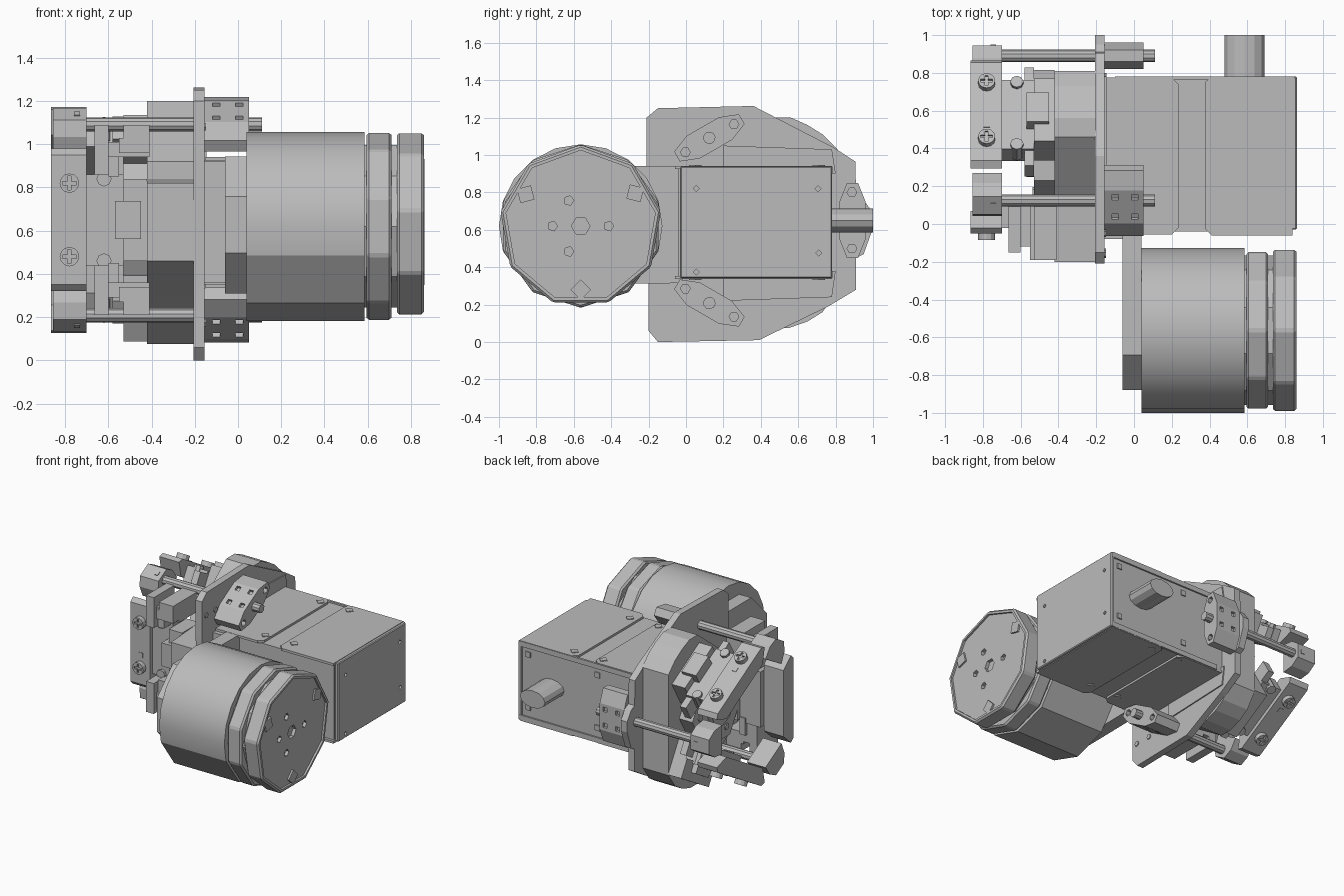
import bpy, bmesh
from math import sin, cos, pi, radians
from mathutils import Matrix

cube = bpy.data.objects.get("Cube")
if cube:
    bpy.data.objects.remove(cube, do_unlink=True)

grey = bpy.data.materials.new("machined grey")
grey.use_nodes = True
colour = (0.5, 0.5, 0.5, 1)
grey.diffuse_color = colour
grey.node_tree.nodes["Principled BSDF"].inputs["Base Color"].default_value = colour

IDENT = Matrix.Identity(4)
# Points an extrusion outward along y instead of x
TO_Y = Matrix.Rotation(pi / 2, 4, 'Z')
# Lays a (y, x) outline flat, extruded along z
FLAT = Matrix(((0, 0, 1, 0), (0, 1, 0, 0), (1, 0, 0, 0), (0, 0, 0, 1)))


def prism(name, outline, x0, x1, place=IDENT, bevel=0):
    """Extrude a (y, z) outline along x from x0 to x1."""
    bm = bmesh.new()
    face = bm.faces.new([bm.verts.new((x0, y, z)) for y, z in outline])
    side = bmesh.ops.extrude_face_region(bm, geom=[face])
    new = [v for v in side["geom"] if isinstance(v, bmesh.types.BMVert)]
    bmesh.ops.translate(bm, verts=new, vec=(x1 - x0, 0, 0))
    if bevel:
        bmesh.ops.bevel(bm, geom=bm.edges[:], offset=bevel, segments=1, affect='EDGES')
    bmesh.ops.transform(bm, matrix=place, verts=bm.verts[:])
    bmesh.ops.recalc_face_normals(bm, faces=bm.faces[:])
    mesh = bpy.data.meshes.new(name)
    bm.to_mesh(mesh)
    bm.free()
    mesh.materials.append(grey)
    ob = bpy.data.objects.new(name, mesh)
    bpy.context.collection.objects.link(ob)
    return ob


def box(name, x, y, z, place=IDENT, bevel=0):
    pts = [(y[0], z[0]), (y[1], z[0]), (y[1], z[1]), (y[0], z[1])]
    return prism(name, pts, x[0], x[1], place, bevel)


def polar(r, c, degrees):
    return [(c[0] + r * cos(radians(a)), c[1] + r * sin(radians(a))) for a in degrees]


def rod(name, n, r, c, x0, x1, place=IDENT, turn=0, bevel=0):
    return prism(name, polar(r, c, [turn + 360 * i / n for i in range(n)]), x0, x1, place, bevel)


def cut(ob, *cutters):
    for c in cutters:
        mod = ob.modifiers.new("cut", 'BOOLEAN')
        mod.operation, mod.solver, mod.object = 'DIFFERENCE', 'EXACT', c
        c.hide_render = True
        c.hide_viewport = True


# Motor body: rounded on top and front, broad facets below
axis = (-0.563, 0.62)
body = prism("motor_body", polar(0.437, axis, [0, 18, 36, 54, 72, 90, 108, 126, 144, 162, 180, 198,
                                               234, 270, 306, 342]), 0.04, 0.585)
body.select_set(True)
bpy.context.view_layer.objects.active = body
bpy.ops.object.shade_smooth_by_angle(angle=radians(25))

# Motor band, neck and end cap with holes in a recessed face
rod("motor_neck", 10, 0.395, axis, 0.5, 0.75)
rod("motor_band", 10, 0.436, axis, 0.595, 0.71, turn=18, bevel=0.012)
cap = rod("motor_end_cap", 9, 0.435, axis, 0.735, 0.86, turn=10, bevel=0.012)
holes = [rod("cap_recess_cutter", 9, 0.405, axis, 0.845, 0.9, turn=10),
         rod("hub_hole_cutter", 6, 0.05, axis, 0.82, 0.9)]
for c in polar(0.15, axis, (0, 115, 180, 245)):
    holes.append(rod("face_hole_cutter", 5, 0.027, c, 0.82, 0.9))
cut(cap, *holes)
for a in (31, 150, 270):
    rod("motor_face_lug", 4, 0.055, polar(0.34, axis, [a])[0], 0.84, 0.858, turn=a)

# Mounting arm with an octagonal end carrying the motor
arm = [(-0.02, 0.315), (-0.02, 0.94)] + polar(0.343, (axis[0], 0.627), (67.5, 112.5, 157.5, 202.5, 247.5, 292.5))
prism("motor_arm", arm, -0.06, 0.04)
box("arm_foot", (-0.155, 0.04), (-0.08, 0.03), (0.36, 0.92))

# Gear housing with raised lids above and below
box("gear_housing", (-0.16, 0.83), (-0.04, 0.77), (0.352, 0.926))
end_plate = box("housing_end_plate", (0.83, 0.862), (-0.03, 0.78), (0.342, 0.938), bevel=0.006)
cut(end_plate, *[rod("end_hole_cutter", 4, 0.016, (y, z), 0.845, 0.9)
                 for y, z in ((0.055, 0.82), (0.705, 0.82), (0.055, 0.375), (0.71, 0.475))])
lid_front = [(-0.055, -0.15), (-0.055, 0.2), (-0.02, 0.235), (0.74, 0.235), (0.775, 0.2), (0.775, -0.15)]
lid_rear = [(-0.06, 0.84), (-0.06, 0.41), (-0.025, 0.375), (0.75, 0.375), (0.78, 0.41), (0.78, 0.84)]
for z0, z1 in ((0.924, 0.942), (0.336, 0.354)):
    prism("lid_front", lid_front, z0, z1, FLAT)
    prism("lid_rear", lid_rear, z0, z1, FLAT)
    outer = z1 if z0 > 0.6 else z0
    for x in (0.195, 0.435):
        for y in (0.05, 0.71):
            rod("lid_screw", 4, 0.033, (y, x), outer - 0.005, outer + 0.005, FLAT)

# Raised frame and oval cable outlet at the back
box("back_frame_top", (-0.1, 0.85), (0.765, 0.782), (0.9, 0.938))
box("back_frame_bottom", (-0.1, 0.85), (0.765, 0.782), (0.342, 0.38))
rod("cable_outlet", 12, 0.105, (0, 0), 0.76, 1.0,
    place=Matrix(((0, 1, 0, 0.585), (1, 0, 0, 0), (0, 0, 0.62, 0.65), (0, 0, 0, 1))))
for x in (0.2, 0.78):
    for z in (0.45, 0.85):
        box("back_screw", (x - 0.02, x + 0.02), (0.765, 0.778), (z - 0.02, z + 0.02))

# Large flange plate with thin pads where the gear housing bolts on
flange = [(-0.21, 0.92), (-0.21, 1.2), (-0.15, 1.25), (0.36, 1.262), (0.79, 1.04),
          (0.905, 0.965), (0.91, 0.78), (0.95, 0.76), (1.0, 0.69), (1.0, 0.61), (0.95, 0.47),
          (0.91, 0.45), (0.91, 0.28), (0.76, 0.19), (0.39, 0.01), (-0.15, 0.0), (-0.2, 0.06), (-0.2, 0.34)]
prism("flange_plate", flange, -0.207, -0.155)
prism("flange_pad_top", [(0.2, 0.9), (0.8, 0.9), (0.78, 1.03), (0.2, 1.05)], -0.156, -0.146)
prism("flange_pad_bottom", [(0.2, 0.38), (0.8, 0.38), (0.78, 0.24), (0.2, 0.22)], -0.156, -0.146)
for y, z in ((-0.16, 1.08), (-0.05, 1.08), (-0.15, 0.175), (-0.02, 0.175)):
    rod("flange_screw", 6, 0.02, (y, z), -0.157, -0.148)

# Housing behind the flange, rounded towards the back
housing = [(-0.2, 0.46), (-0.2, 0.82), (0.1, 0.84), (0.1, 0.92), (0.46, 1.2), (0.56, 1.2), (0.65, 1.16),
           (0.73, 1.11), (0.81, 1.03), (0.81, 0.27), (0.73, 0.16), (0.65, 0.11), (0.55, 0.075),
           (0.45, 0.075), (0.1, 0.3)]
prism("rear_housing", housing, -0.42, -0.2)


# Three-fold parts: local y is outward and local z runs around the hub
def spoke(deg):
    return Matrix.Translation((0, 0.38, 0.65)) @ Matrix.Rotation(radians(deg), 4, 'X')


HUB = spoke(0)
rod("centre_hub", 6, 0.3, (0, 0), -0.53, -0.42, HUB)
rod("centre_boss", 8, 0.13, (0, 0), -0.57, -0.53, HUB)
for c in polar(0.21, (0, 0), range(0, 360, 60)):
    rod("hub_screw", 6, 0.025, c, -0.538, -0.53, HUB)

for deg in (0, 120, 240):
    m = spoke(deg)
    # Guide rod with its mount block and end clamp
    rod("guide_rod", 10, 0.033, (0.51, 0), -0.72, 0.11, m)
    mount = [(0.44, -0.1), (0.48, -0.2), (0.54, -0.2), (0.58, -0.1),
             (0.58, 0.1), (0.54, 0.2), (0.48, 0.2), (0.44, 0.1)]
    block = prism("rod_mount", mount, -0.155, 0.05, m)
    pits = [rod("mount_hole_cutter", 6, 0.026, (0.507, v), 0.02, 0.08, m) for v in (-0.15, 0.15)]
    for x in (-0.1, 0.005):
        for v in (-0.06, 0.06):
            pits.append(box("pin_hole_cutter", (x - 0.017, x + 0.017), (0.56, 0.6), (v - 0.017, v + 0.017), m))
    cut(block, *pits)
    clamp = [(0.41, -0.11), (0.5, -0.1), (0.565, -0.055), (0.565, 0.055), (0.5, 0.1), (0.41, 0.11)]
    prism("end_clamp", clamp, -0.855, -0.7, m)
    box("clamp_pin", (-0.76, -0.73), (0.56, 0.57), (-0.015, 0.015), m)

for deg in (60, 180, 300):
    m = spoke(deg)
    # Jaw pad with two cross-head screws
    pad = [(0.43, -0.3), (0.43, 0.3), (0.4, 0.33), (0.31, 0.25), (0.31, -0.25), (0.4, -0.33)]
    prism("jaw_pad", pad, -0.865, -0.7, m)
    box("pad_mark", (-0.798, -0.762), (0.425, 0.434), (0.06, 0.096), m)
    for v in (-0.17, 0.17):
        face = m @ Matrix.Translation((-0.78, 0, v)) @ TO_Y
        head = rod("screw_head", 12, 0.045, (0, 0), 0.42, 0.465, face)
        cut(head, box("slot_cutter", (0.452, 0.48), (-0.032, 0.032), (-0.008, 0.008), face),
            box("slot_cutter", (0.452, 0.48), (-0.008, 0.008), (-0.032, 0.032), face))
    # Slide linking the pad to the hub, with stop block
    box("jaw_slide", (-0.7, -0.53), (0.27, 0.4), (-0.21, 0.21), m)
    box("slide_base", (-0.53, -0.42), (0.24, 0.54 if deg == 300 else 0.45), (-0.19, 0.19), m)
    box("stop_block", (-0.57, -0.45), (0.36, 0.48), (-0.088, 0.088), m)
    for s in (-1, 1):
        box("slide_rib", (-0.58, -0.53), (0.26, 0.38), sorted((s * 0.17, s * 0.3)), m)
        rod("slide_screw", 8, 0.035, (0, 0), 0.3, 0.42,
            m @ Matrix.Translation((-0.62, 0, s * 0.19)) @ TO_Y)

# Stepped U-shaped brackets on the front, one above and one below
front = spoke(180)
for s in (-1, 1):
    def span(a, b):
        return sorted((a * s, b * s))
    box("bracket_foot", (-0.55, -0.41), (0.28, 0.57), span(0.31, 0.38), front)
    box("bracket_cheek", (-0.665, -0.6), (0.28, 0.53), span(0.21, 0.44), front)
    box("bracket_outer", (-0.53, -0.41), (0.28, 0.57), span(0.36, 0.44), front)
    box("bracket_web", (-0.665, -0.41), (0.28, 0.5), span(0.29, 0.36), front)
    box("bracket_arm", (-0.6, -0.55), (0.28, 0.48), span(0.2, 0.3), front)
